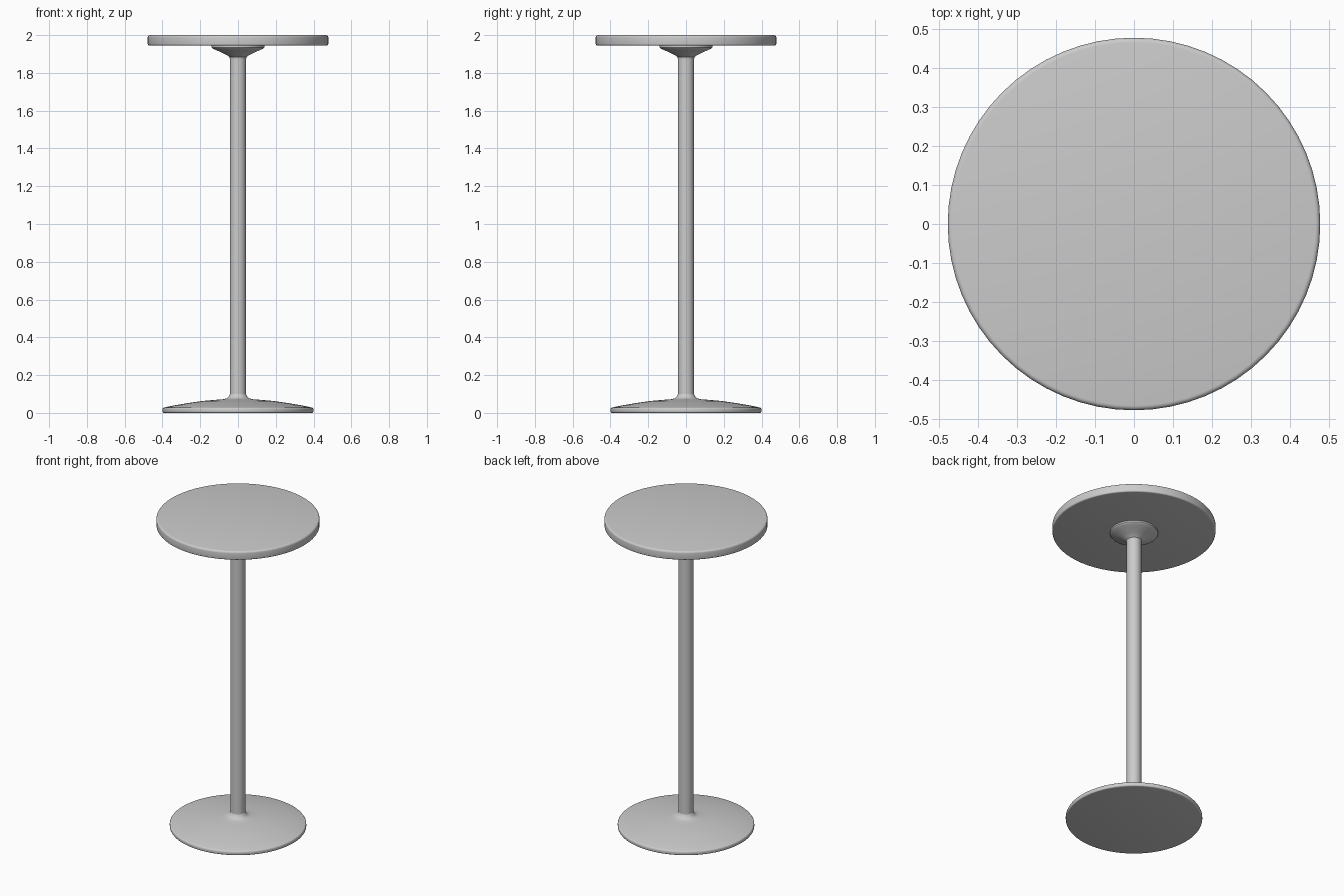
import bpy
import bmesh
import math

cube = bpy.data.objects.get("Cube")
if cube:
    bpy.data.objects.remove(cube, do_unlink=True)

SIDES = 64

grey = bpy.data.materials.new("plain_grey")
grey.use_nodes = True
colour = (0.6, 0.6, 0.6, 1)
grey.diffuse_color = colour
grey.node_tree.nodes["Principled BSDF"].inputs["Base Color"].default_value = colour


def turned(name, profile):
    """Lathe a (radius, height) profile, listed bottom to top, with flat end caps."""
    bm = bmesh.new()
    rings = []
    for r, z in profile:
        rings.append([bm.verts.new((r * math.cos(a), r * math.sin(a), z))
                      for a in (math.tau * i / SIDES for i in range(SIDES))])
    for low, high in zip(rings, rings[1:]):
        for i in range(SIDES):
            j = (i + 1) % SIDES
            bm.faces.new((low[i], low[j], high[j], high[i]))
    bm.faces.new(rings[0][::-1])
    bm.faces.new(rings[-1])
    mesh = bpy.data.meshes.new(name)
    bm.to_mesh(mesh)
    bm.free()
    mesh.materials.append(grey)
    obj = bpy.data.objects.new(name, mesh)
    bpy.context.collection.objects.link(obj)
    bpy.ops.object.select_all(action='DESELECT')
    obj.select_set(True)
    bpy.context.view_layer.objects.active = obj
    bpy.ops.object.shade_smooth_by_angle(angle=math.radians(35))
    return obj


def rounded(r, z, size, start, steps=4):
    """Quarter-circle edge around centre (r, z), starting at an angle in degrees."""
    angles = [math.radians(start + 90 * i / steps) for i in range(steps + 1)]
    return [(r + size * math.cos(a), z + size * math.sin(a)) for a in angles]


# Domed foot with a rounded rim and a small flare into the column
dome = [(0.38, 0.031), (0.33, 0.041), (0.26, 0.053), (0.19, 0.063), (0.12, 0.069),
        (0.08, 0.072), (0.06, 0.077), (0.05, 0.085), (0.043, 0.1)]
turned("base", rounded(0.392, 0.008, 0.008, -90) + rounded(0.39, 0.018, 0.01, 0) + dome)

# Slim column
turned("column", [(0.043, 0.06), (0.043, 1.93)])

# Flared collar under the top
turned("collar", [(0.043, 1.875), (0.046, 1.885), (0.055, 1.892), (0.075, 1.902),
                  (0.105, 1.916), (0.13, 1.927), (0.137, 1.931), (0.14, 1.935),
                  (0.14, 1.946)])

# Round table top with softened edges
turned("table_top", rounded(0.47, 1.953, 0.008, -90) + rounded(0.466, 1.988, 0.012, 0))
